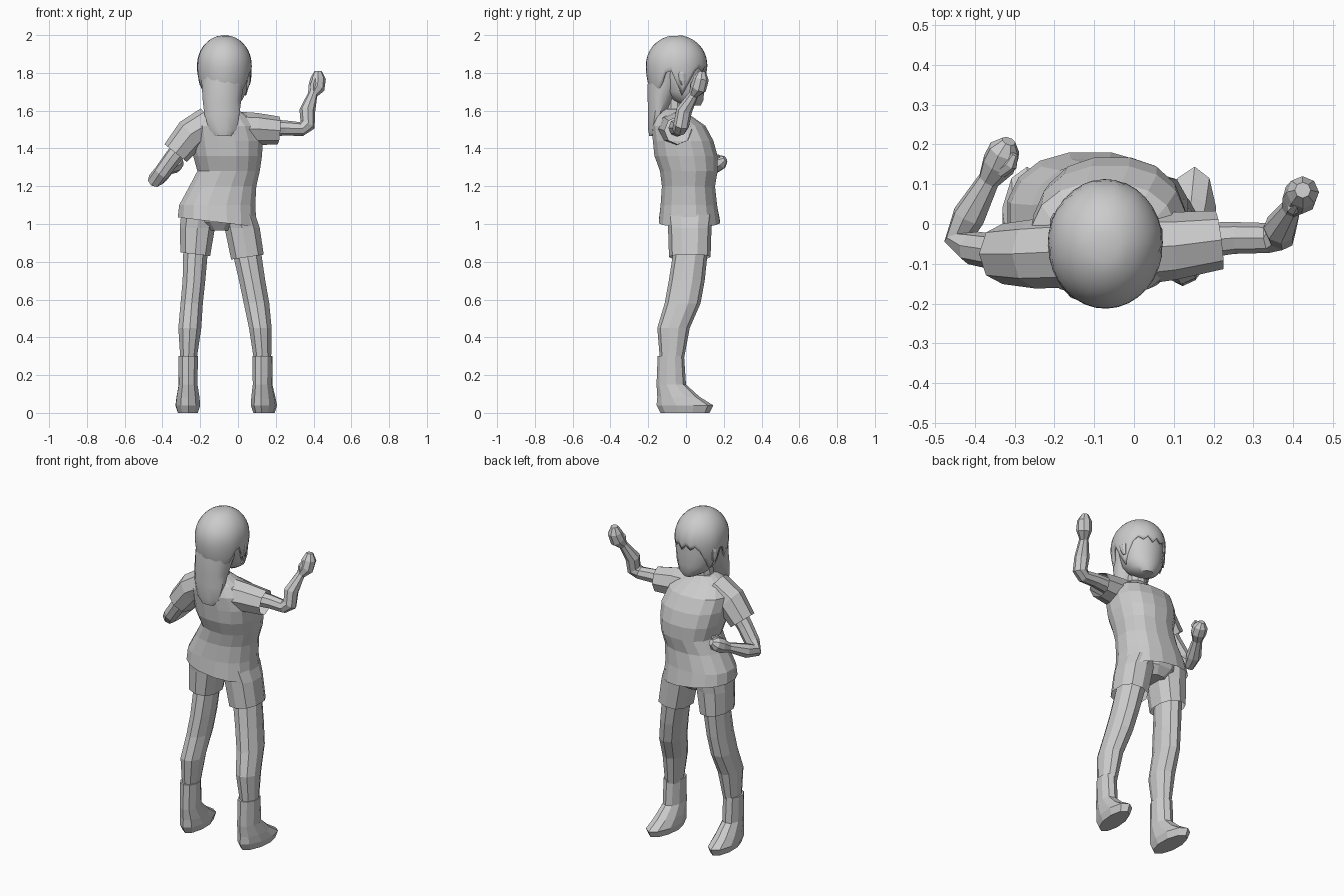
import bpy, math
from mathutils import Vector


def build(name, rings, cap_start=True, cap_end=True, smooth=False):
    """Skin a list of equal-length closed rings."""
    n = len(rings[0])
    verts = [v for r in rings for v in r]
    faces = []
    for k in range(len(rings) - 1):
        for i in range(n):
            j = (i + 1) % n
            faces.append((k * n + i, k * n + j, (k + 1) * n + j, (k + 1) * n + i))
    if cap_start:
        faces.append(tuple(reversed(range(n))))
    if cap_end:
        faces.append(tuple(range(len(verts) - n, len(verts))))
    me = bpy.data.meshes.new(name)
    me.from_pydata(verts, [], faces)
    ob = bpy.data.objects.new(name, me)
    bpy.context.collection.objects.link(ob)
    bpy.ops.object.select_all(action='DESELECT')
    ob.select_set(True)
    bpy.context.view_layer.objects.active = ob
    bpy.ops.object.mode_set(mode='EDIT')
    bpy.ops.mesh.select_all(action='SELECT')
    bpy.ops.mesh.normals_make_consistent(inside=False)
    bpy.ops.object.mode_set(mode='OBJECT')
    if smooth:
        bpy.ops.object.shade_smooth_by_angle(angle=math.radians(40))
    return ob


def stack(name, sections, n=10, power=2.0, skew=0.0, tilt=0.0, **kw):
    """Loft horizontal sections (cx, cy, z, rx, ry); tilt slopes the last one."""
    rings = []
    for k, (cx, cy, z, rx, ry) in enumerate(sections):
        ring = []
        for i in range(n):
            a = 2 * math.pi * (i + 0.5) / n
            c, s = math.cos(a), math.sin(a)
            x = rx * math.copysign(abs(c) ** (2 / power), c)
            y = ry * math.copysign(abs(s) ** (2 / power), s)
            dz = tilt * x if k == len(sections) - 1 else 0
            ring.append(Vector((cx + x + skew * (cy + y + 0.08), cy + y, z + dz)))
        rings.append(ring)
    return build(name, rings, **kw)


def limb(name, path, ref, n=8, **kw):
    """Loft circles along a path of (x, y, z, r); ref is the bend-plane normal."""
    pts = [Vector(p[:3]) for p in path]
    rings = []
    for k, p in enumerate(pts):
        ins = (p - pts[k - 1]).normalized() if k else Vector()
        out = (pts[k + 1] - p).normalized() if k < len(pts) - 1 else Vector()
        t = (ins + out).normalized()
        u = t.cross(Vector(ref)).normalized()
        v = t.cross(u)
        rings.append([p + path[k][3] * (u * math.cos(2 * math.pi * i / n) +
                                        v * math.sin(2 * math.pi * i / n)) for i in range(n)])
    return build(name, rings, **kw)


# Shirt
stack("shirt_body", [(-.08, -.075, 1.61, .07, .065), (-.08, -.07, 1.575, .13, .095),
                     (-.075, -.04, 1.52, .185, .145), (-.06, -.015, 1.44, .195, .163),
                     (-.055, .0, 1.36, .185, .17), (-.05, .015, 1.28, .168, .155),
                     (-.08, .013, 1.20, .18, .143), (-.11, .015, 1.10, .205, .152),
                     (-.11, .018, 1.01, .212, .165)],
      n=16, power=2.3, tilt=-.12, cap_end=False)
limb("right_sleeve", [(.0, -.06, 1.50, .095), (.1, -.055, 1.503, .085), (.215, -.04, 1.495, .074)],
     (0, 1, 0), cap_end=False)
limb("left_sleeve", [(-.15, -.07, 1.535, .09), (-.25, -.075, 1.475, .087), (-.33, -.075, 1.375, .076)],
     (0, 1, 0), cap_end=False)

# Arms with closed fists
limb("right_arm", [(.13, -.045, 1.51, .048), (.25, -.035, 1.508, .04), (.335, -.035, 1.503, .038),
                   (.368, -.025, 1.525, .042), (.367, -.01, 1.60, .042), (.395, .04, 1.685, .026),
                   (.415, .065, 1.72, .044), (.424, .08, 1.77, .041), (.424, .085, 1.808, .02)],
     (0, 1, 0))
limb("left_arm", [(-.26, -.075, 1.46, .05), (-.35, -.07, 1.345, .045), (-.405, -.06, 1.27, .043),
                  (-.437, -.035, 1.235, .041), (-.415, .02, 1.25, .042), (-.365, .11, 1.29, .028),
                  (-.34, .15, 1.31, .044), (-.325, .185, 1.33, .041), (-.315, .208, 1.345, .018)],
     (.72, -.16, -.43))
limb("right_thumb", [(.40, .035, 1.70, .016), (.40, .04, 1.74, .018), (.41, .05, 1.77, .009)],
     (1, 0, 0), n=6)
limb("left_thumb", [(-.335, .13, 1.33, .016), (-.31, .15, 1.35, .018), (-.30, .175, 1.36, .009)],
     (0, 0, 1), n=6)

# Shorts
stack("shorts_seat", [(-.11, .02, 1.08, .18, .135), (-.105, .02, 1.01, .17, .125),
                      (-.10, .02, .965, .08, .09)], n=12)
stack("left_shorts_leg", [(-.205, .02, 1.05, .10, .125), (-.215, .02, .98, .097, .115),
                          (-.226, .02, .84, .082, .11)], power=2.4, tilt=-.12, cap_end=False)
stack("right_shorts_leg", [(.0, .02, 1.05, .095, .125), (.022, .02, .98, .097, .115),
                           (.05, .02, .825, .09, .11)], power=2.4, tilt=.15, cap_end=False)

# Legs and ankle boots: heights and depths are shared, only x and width differ
levels = [(.90, .03, .09), (.70, .004, .095), (.58, -.018, .095), (.45, -.066, .086), (.28, -.075, .063)]
boot = [(.30, -.08, .07, .054), (.15, -.078, .078, .052), (.085, -.04, .112, .063),
        (.04, -.006, .15, .068), (.0, -.005, .13, .055)]
sides = {"left": ([-.222, -.233, -.245, -.255, -.262], [.07, .063, .062, .064, .045], -.264, -.02),
         "right": ([.037, .075, .098, .118, .13], [.082, .073, .071, .063, .048], .13, .10)}
for side, (xs, ws, bx, skew) in sides.items():
    stack(side + "_leg", [(x, y, z, w, d) for x, w, (z, y, d) in zip(xs, ws, levels)])
    stack(side + "_boot", [(bx, y, z, w, d) for z, y, d, w in boot], skew=skew)

# Neck, face and ears
stack("neck", [(-.075, -.06, 1.70, .052, .055), (-.078, -.065, 1.56, .058, .058)])
stack("face", [(-.055, .03, 1.628, .04, .05), (-.06, .01, 1.655, .083, .083),
               (-.066, -.01, 1.70, .112, .108), (-.07, -.02, 1.78, .128, .122),
               (-.07, -.03, 1.87, .13, .13)], n=16, smooth=True)
for side, x, y in (("right", .055, -.02), ("left", -.195, .005)):
    stack(side + "_ear", [(x, y, 1.815, .012, .02), (x, y - .005, 1.795, .018, .03),
                          (x, y, 1.76, .015, .022), (x, y + .005, 1.735, .008, .01)], n=8)

# Hair cap: a dome whose lower edge gives jagged bangs, side locks and a full back
edge = [1.80, 1.835, 1.81, 1.83, 1.80, 1.74, 1.68, 1.74, 1.81, 1.80, 1.74, 1.70, 1.68, 1.67, 1.67, 1.67, 1.67]
N, ROWS, CZ = 32, 12, 1.84
rings = []
for j in range(1, ROWS + 1):
    ring = []
    for i in range(N):
        a = 2 * math.pi * i / N - math.radians(10)
        z = 2 - (2 - edge[min(i, N - i)]) * (j / ROWS) ** 1.6
        if z > CZ:
            r = math.sqrt(1 - ((z - CZ) / .16) ** 2)
        else:
            r = 1 - .3 * ((CZ - z) / .2) ** 2
        # front of the head is +y; azimuth turns towards +x
        ring.append(Vector((-.072 - .145 * r * math.sin(a), -.05 + .163 * r * math.cos(a), z)))
    rings.append(ring)
cap = build("hair_cap", rings, cap_end=False, smooth=True)
mod = cap.modifiers.new("thickness", 'SOLIDIFY')
mod.thickness = .014
mod.offset = -1

# Hanging back hair
stack("back_hair", [(-.075, -.09, 1.82, .122, .108), (-.08, -.11, 1.74, .116, .096),
                    (-.085, -.135, 1.65, .105, .07), (-.085, -.152, 1.58, .096, .05),
                    (-.08, -.167, 1.50, .075, .035), (-.078, -.175, 1.465, .042, .02)],
      n=12, smooth=True)
